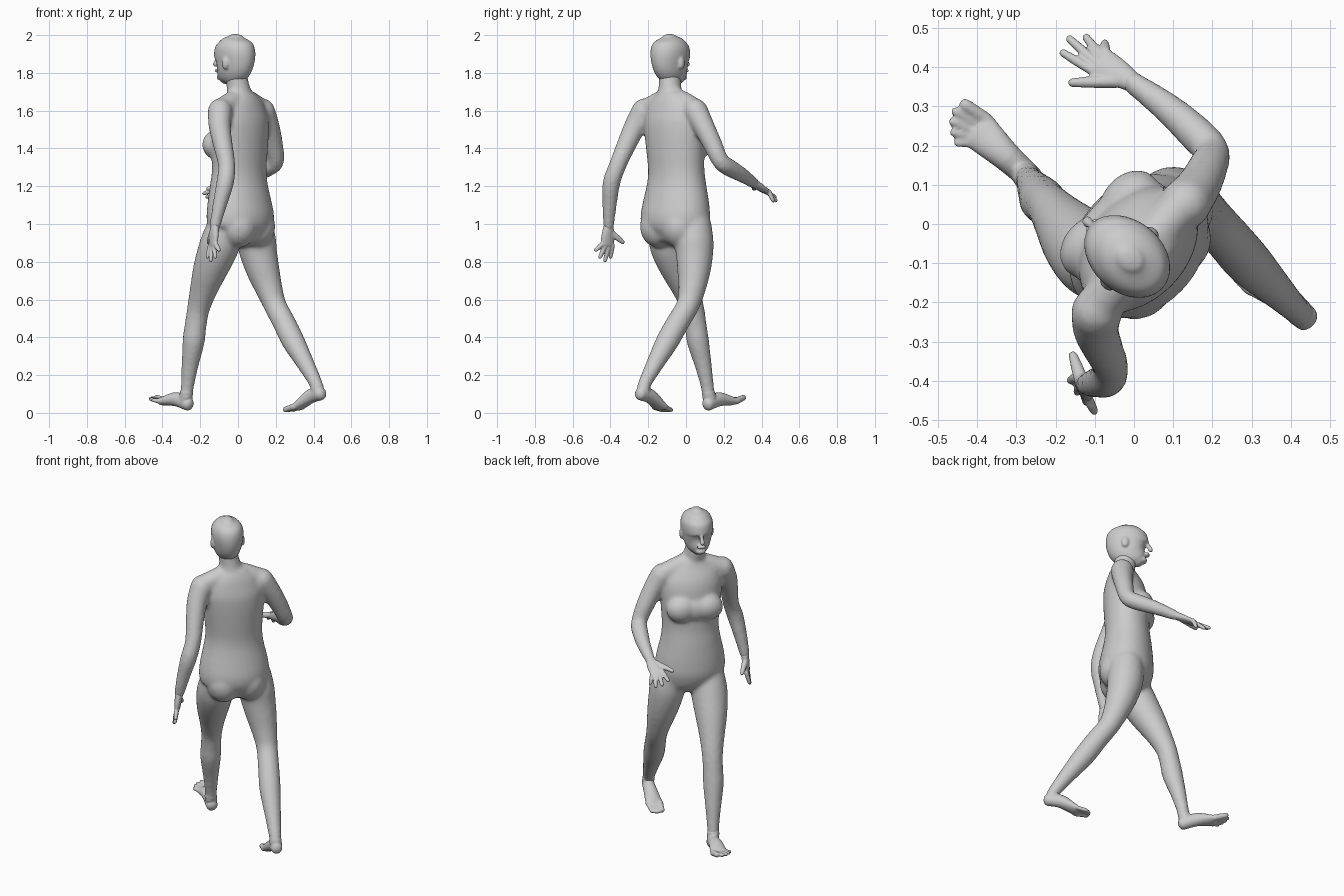
import bpy, bmesh, math
from mathutils import Vector, Matrix

S = Vector((0.66, 0.75, 0)).normalized()      # figure's right
F = Vector((-0.75, 0.66, 0)).normalized()     # figure's front
UP = Vector((0, 0, 1))
bm = bmesh.new()


def spline(pts, n):
    """Catmull-Rom through tuples of any length."""
    pts = [Vector(p) for p in pts]
    pts = [pts[0] * 2 - pts[1]] + pts + [pts[-1] * 2 - pts[-2]]
    out = []
    for a, b, c, d in zip(pts, pts[1:], pts[2:], pts[3:]):
        for i in range(n):
            t = i / n
            out.append(0.5 * (2 * b + (c - a) * t + (2 * a - 5 * b + 4 * c - d) * t * t
                              + (3 * b - a - 3 * c + d) * t ** 3))
    return out + [pts[-2]]


def tube(pts, side=S, n=4, seg=20, cap=1.0):
    """Closed rounded tube; each point is x, y, z, radius along side, radius across."""
    rows = [tuple(p) if len(p) == 5 else tuple(p) + (p[-1],) for p in pts]
    path = [(Vector(r[:3]), r[3], r[4]) for r in spline(rows, n)]
    tans = [(path[min(i + 1, len(path) - 1)][0] - path[max(i - 1, 0)][0]).normalized()
            for i in range(len(path))]
    rings = [(c, t, a, b) for (c, a, b), t in zip(path, tans)]
    for end, sign in ((0, -1), (-1, 1)):
        c, t, a, b = rings[end]
        caps = [(c + t * sign * cap * min(a, b) * k, t, a * m, b * m)
                for k, m in ((0.5, 0.86), (0.85, 0.52), (0.98, 0.15))]
        rings = rings + caps if sign > 0 else caps[::-1] + rings
    loops = []
    for c, t, a, b in rings:
        u = (side - t * side.dot(t)).normalized()
        v = t.cross(u)
        loops.append([bm.verts.new(c + u * a * math.cos(w) + v * b * math.sin(w))
                      for w in (2 * math.pi * k / seg for k in range(seg))])
    for p, q in zip(loops, loops[1:]):
        for k in range(seg):
            bm.faces.new((p[k], p[k - 1], q[k - 1], q[k]))
    bm.faces.new(loops[0])
    bm.faces.new(loops[-1][::-1])


def body_point(s, f, z, origin=(0.005, -0.05)):
    return Vector((origin[0], origin[1], z)) + S * s + F * f


def blob(centre, w, d, h):
    """Ellipsoid aligned to the body."""
    rot = Matrix((S, F, UP)).transposed().to_4x4()
    bmesh.ops.create_uvsphere(bm, u_segments=20, v_segments=14, radius=1,
                              matrix=Matrix.Translation(centre) @ rot @ Matrix.Diagonal((w, d, h, 1)))


def stack(rows, origin, cap=0.4):
    """Upright loft from rows of z, sideways, forward, half width, half depth."""
    tube([(*body_point(s, f, z, origin), w, d) for z, s, f, w, d in rows], seg=32, cap=cap)


def hand(wrist, knuckles, across, tips, thumb):
    across = Vector(across).normalized()
    wrist, knuckles = Vector(wrist), Vector(knuckles)
    tube([(*wrist, 0.027, 0.023), (*wrist.lerp(knuckles, 0.5), 0.037, 0.020),
          (*knuckles, 0.040, 0.015)], across, cap=0.6)
    for k, tip in zip((-0.031, -0.010, 0.011, 0.030), tips):
        tip, base = Vector(tip), knuckles + across * k
        tube([(*base, 0.0130), (*base.lerp(tip, 0.5), 0.0125), (*tip.lerp(base, 0.08), 0.0105)],
             across, seg=12)
    base = wrist.lerp(knuckles, 0.35) - across * 0.02
    tube([(*base, 0.018), (*base.lerp(Vector(thumb), 0.5), 0.0155),
          (*Vector(thumb).lerp(base, 0.08), 0.0115)], across, seg=12)


def foot(ankle, heel, instep, ball, side, toes):
    """side points from the little toe towards the big toe."""
    side = Vector(side).normalized()
    heel, instep, ball = Vector(heel), Vector(instep), Vector(ball)
    tube([(*ankle, 0.035), (*heel.lerp(instep, 0.3), 0.035)])
    tube([(*heel, 0.033, 0.035), (*instep, 0.038, 0.038), (*ball, 0.051, 0.023)], side, cap=0.7)
    for k, (tip, r) in zip((0.034, 0.013, -0.004, -0.020, -0.035), toes):
        base = ball + side * k
        tube([(*base, r * 1.15), (*Vector(tip).lerp(base, 0.12), r)], side, seg=12)


def finish(name, voxel, iterations):
    """Fuse the pieces built so far into one smooth skin."""
    global bm
    bmesh.ops.recalc_face_normals(bm, faces=bm.faces)
    mesh = bpy.data.meshes.new(name)
    bm.to_mesh(mesh)
    bm.free()
    bm = bmesh.new()
    obj = bpy.data.objects.new(name, mesh)
    bpy.context.collection.objects.link(obj)
    skin = obj.modifiers.new("fuse", 'REMESH')
    skin.mode = 'VOXEL'
    skin.voxel_size = voxel
    skin.use_smooth_shade = True
    relax = obj.modifiers.new("relax", 'SMOOTH')
    relax.factor = 0.5
    relax.iterations = iterations


# torso
stack([(0.93, -0.005, -0.015, 0.155, 0.120), (0.97, 0, -0.012, 0.190, 0.146), (1.03, 0, -0.010, 0.203, 0.158),
       (1.11, 0, -0.004, 0.194, 0.150), (1.20, 0, 0, 0.174, 0.137), (1.28, 0, -0.002, 0.164, 0.128),
       (1.38, -0.002, -0.006, 0.170, 0.129), (1.48, -0.005, -0.012, 0.179, 0.128),
       (1.56, -0.01, -0.020, 0.178, 0.118), (1.63, -0.012, -0.028, 0.150, 0.092),
       (1.68, -0.014, -0.03, 0.097, 0.070)], (0.005, -0.05))
for s in (-1, 1):
    blob(body_point(s * 0.076 - 0.006, 0.082, 1.420), 0.090, 0.070, 0.080)   # breasts
    blob(body_point(s * 0.072, -0.062, 0.985), 0.100, 0.098, 0.110)          # buttocks
blob(body_point(-0.006, 0.100, 1.415), 0.08, 0.045, 0.068)
# shoulder yoke and neck
tube([(-0.09, -0.205, 1.61, 0.056), (-0.03, -0.135, 1.648, 0.055), (0.01, -0.08, 1.668, 0.055),
      (0.06, -0.02, 1.650, 0.055), (0.12, 0.045, 1.61, 0.056)], F)
tube([(0.015, -0.085, 1.62, 0.090, 0.075), (0.008, -0.085, 1.69, 0.067, 0.064),
      (-0.004, -0.085, 1.75, 0.057, 0.062), (-0.012, -0.09, 1.84, 0.056, 0.06)])
# left arm, hanging back
tube([(-0.095, -0.222, 1.60, 0.066), (-0.097, -0.268, 1.52, 0.059), (-0.080, -0.315, 1.42, 0.052),
      (-0.06, -0.362, 1.31, 0.046), (-0.068, -0.394, 1.22, 0.047), (-0.095, -0.404, 1.11, 0.039),
      (-0.122, -0.41, 0.99, 0.029)])
# right arm, swinging forward
tube([(0.13, 0.05, 1.60, 0.066), (0.162, 0.092, 1.52, 0.058), (0.185, 0.137, 1.43, 0.052),
      (0.199, 0.182, 1.335, 0.046), (0.162, 0.226, 1.30, 0.047), (0.09, 0.292, 1.262, 0.040),
      (-0.005, 0.362, 1.215, 0.029)], UP)
# left leg, forward
tube([(-0.064, -0.108, 1.0, 0.095), (-0.090, -0.092, 0.91, 0.106), (-0.116, -0.072, 0.84, 0.103),
      (-0.150, -0.037, 0.75, 0.091), (-0.183, 0.003, 0.65, 0.073), (-0.21, 0.037, 0.55, 0.060),
      (-0.225, 0.052, 0.46, 0.058), (-0.235, 0.063, 0.38, 0.059), (-0.254, 0.092, 0.25, 0.045),
      (-0.268, 0.113, 0.14, 0.035), (-0.275, 0.12, 0.08, 0.035)])
# right leg, trailing
tube([(0.088, 0.04, 1.0, 0.095), (0.098, 0.042, 0.91, 0.104), (0.110, 0.045, 0.84, 0.099),
      (0.134, 0.042, 0.75, 0.088), (0.163, 0.032, 0.66, 0.073), (0.196, 0.010, 0.57, 0.061),
      (0.243, -0.042, 0.48, 0.061), (0.292, -0.098, 0.38, 0.061), (0.358, -0.164, 0.26, 0.047),
      (0.410, -0.216, 0.16, 0.036), (0.424, -0.230, 0.11, 0.035)])
finish("body_and_limbs", 0.011, 8)

# head with nose, brow, lips and ears
H = (-0.017, -0.083)
stack([(1.760, 0, 0.074, 0.032, 0.032), (1.778, 0, 0.060, 0.053, 0.060), (1.81, 0, 0.030, 0.074, 0.096),
       (1.85, 0, 0.008, 0.084, 0.118), (1.90, 0, 0.000, 0.091, 0.122), (1.94, 0, -0.006, 0.087, 0.112),
       (1.972, 0, -0.008, 0.067, 0.084), (1.993, 0, -0.01, 0.032, 0.040)], H)
tube([(*body_point(0, f, z, H), r) for f, z, r in
      ((0.116, 1.890, 0.010), (0.125, 1.866, 0.012), (0.135, 1.845, 0.015))], seg=12)
tube([(*body_point(s, f, 1.897, H), 0.009) for s, f in
      ((-0.05, 0.090), (-0.025, 0.110), (0, 0.115), (0.025, 0.110), (0.05, 0.090))], UP, seg=12)
blob(body_point(0, 0.117, 1.812, H), 0.027, 0.014, 0.012)
blob(body_point(0, 0.096, 1.776, H), 0.030, 0.019, 0.018)
for s in (-1, 1):
    blob(body_point(s * 0.088, -0.008, 1.852, H), 0.012, 0.021, 0.034)
finish("head", 0.006, 6)

# hands
hand((-0.123, -0.41, 0.99), (-0.132, -0.417, 0.89), (0.45, -0.85, 0.1),
     ((-0.163, -0.40, 0.82), (-0.145, -0.43, 0.80), (-0.12, -0.457, 0.82), (-0.10, -0.48, 0.86)),
     (-0.157, -0.330, 0.90))
hand((-0.005, 0.362, 1.215), (-0.088, 0.415, 1.178), (0.5, 0.8, -0.25),
     ((-0.187, 0.44, 1.16), (-0.170, 0.477, 1.14), (-0.125, 0.48, 1.12), (-0.075, 0.463, 1.12)),
     (-0.167, 0.36, 1.185))
finish("hands", 0.005, 2)

# feet: planted heel in front, raised heel behind
foot((-0.272, 0.117, 0.11), (-0.262, 0.115, 0.045), (-0.325, 0.172, 0.072), (-0.395, 0.237, 0.062),
     (0.5, 0.8, 0),
     (((-0.437, 0.309, 0.083), 0.016), ((-0.464, 0.292, 0.08), 0.012), ((-0.471, 0.264, 0.077), 0.0115),
      ((-0.467, 0.235, 0.073), 0.011), ((-0.454, 0.207, 0.068), 0.011)))
foot((0.418, -0.223, 0.14), (0.440, -0.243, 0.102), (0.385, -0.190, 0.088), (0.318, -0.138, 0.033),
     (-0.6, -0.8, 0),
     (((0.246, -0.115, 0.016), 0.016), ((0.246, -0.097, 0.014), 0.012), ((0.253, -0.085, 0.013), 0.0115),
      ((0.266, -0.077, 0.013), 0.011), ((0.284, -0.072, 0.013), 0.011)))
finish("feet", 0.006, 3)
